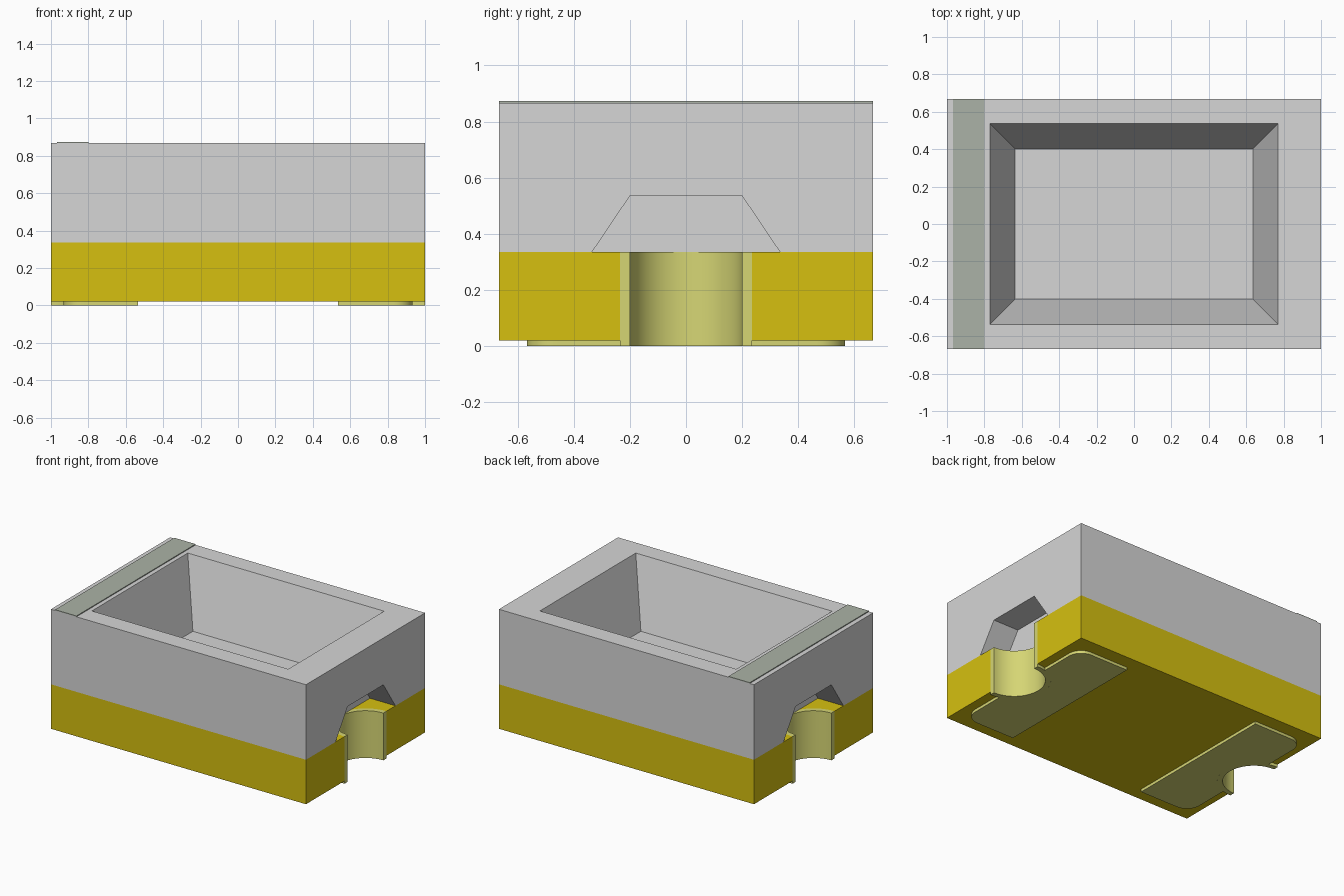
import bpy, bmesh
from math import sin, cos, pi, acos
from mathutils import Matrix

cube = bpy.data.objects.get("Cube")
if cube:
    bpy.data.objects.remove(cube, do_unlink=True)

W, D = 1.0, 0.667            # half length and half depth
PAD, BASE, TOP = 0.02, 0.335, 0.867
R_OUT, R_IN = 0.235, 0.2     # plated half-hole radii


def material(name, rgb):
    m = bpy.data.materials.new(name)
    m.use_nodes = True
    m.diffuse_color = (*rgb, 1)
    m.node_tree.nodes["Principled BSDF"].inputs["Base Color"].default_value = (*rgb, 1)
    return m


GREY = material("housing grey", (0.67, 0.67, 0.67))
YELLOW = material("board yellow", (0.67, 0.53, 0.005))
GOLD = material("pale gold", (0.67, 0.67, 0.175))
GREEN = material("grey green", (0.41, 0.45, 0.385))


def finish(name, bm, mat, smooth=False):
    bmesh.ops.recalc_face_normals(bm, faces=bm.faces)
    mesh = bpy.data.meshes.new(name)
    bm.to_mesh(mesh)
    bm.free()
    mesh.materials.append(mat)
    obj = bpy.data.objects.new(name, mesh)
    bpy.context.collection.objects.link(obj)
    if smooth:
        bpy.ops.object.select_all(action='DESELECT')
        obj.select_set(True)
        bpy.context.view_layer.objects.active = obj
        bpy.ops.object.shade_smooth_by_angle(angle=pi / 6)
    return obj


def loft(name, lower, upper, mat, smooth=False):
    """Solid between two matching closed loops of 3D points."""
    bm = bmesh.new()
    a = [bm.verts.new(p) for p in lower]
    b = [bm.verts.new(p) for p in upper]
    bm.faces.new(a)
    bm.faces.new(b)
    for i in range(len(a)):
        j = (i + 1) % len(a)
        bm.faces.new((a[i], a[j], b[j], b[i]))
    return finish(name, bm, mat, smooth)


def slab(name, outline, z0, z1, mat, smooth=False):
    return loft(name, [(x, y, z0) for x, y in outline],
                [(x, y, z1) for x, y in outline], mat, smooth)


def arc(cx, cy, r, a0, a1, n):
    return [(cx + r * cos(a0 + (a1 - a0) * i / n),
             cy + r * sin(a0 + (a1 - a0) * i / n)) for i in range(n + 1)]


def rect(hx, hy):
    return [(-hx, -hy), (hx, -hy), (hx, hy), (-hx, hy)]


def cut(target, cutter):
    mod = target.modifiers.new("cut", 'BOOLEAN')
    mod.operation = 'DIFFERENCE'
    mod.solver = 'EXACT'
    mod.object = cutter
    bpy.context.view_layer.objects.active = target
    bpy.ops.object.modifier_apply(modifier=mod.name)
    bpy.data.objects.remove(cutter, do_unlink=True)


# Board with a half-round bite in each end
right_bite = arc(W, 0, R_OUT, 1.5 * pi, 0.5 * pi, 32)
left_bite = [(-x, -y) for x, y in right_bite]
board = [(W, -D)] + right_bite + [(W, D), (-W, D)] + left_bite + [(-W, -D)]
slab("base_board", board, PAD, BASE, YELLOW, True)

# Half-hole plating and solder pads at both ends
for side, s in (("left", 1), ("right", -1)):
    ring = arc(W, 0, R_OUT, 1.5 * pi, 0.5 * pi, 32) + arc(W, 0, R_IN, 0.5 * pi, 1.5 * pi, 32)
    slab(side + "_plating", [(s * x, y) for x, y in ring], 0, BASE, GOLD, True)

    inner, outer, half, r = 0.535, 0.933, 0.567, 0.1
    a = acos((outer - W) / R_OUT)
    pad = ([(inner, -half)]
           + arc(outer - r, -half + r, r, -pi / 2, 0, 10)
           + arc(W, 0, R_OUT, 2 * pi - a, a, 28)
           + arc(outer - r, half - r, r, 0, pi / 2, 10)
           + [(inner, half)])
    slab(side + "_pad", [(s * x, y) for x, y in pad], 0, PAD, GOLD, True)

# Housing with a tapered well and a trapezoid recess at each end
housing = slab("housing", rect(W, D), BASE, TOP, GREY)
floor_z, over = 0.4, 0.1
slope = (0.77 - 0.635) / (TOP - floor_z)
grow = over * slope
well = loft("well_cutter",
            [(x, y, floor_z) for x, y in rect(0.635, 0.402)],
            [(x, y, TOP + over) for x, y in rect(0.77 + grow, 0.537 + grow)], GREY)
cut(housing, well)
for s in (1, -1):
    d = 0.1 * (0.335 - 0.2) / 0.2
    shape = [(-0.335 - d, BASE - 0.1), (0.335 + d, BASE - 0.1), (0.2, 0.535), (-0.2, 0.535)]
    recess = loft("recess_cutter", [(s * 0.8, y, z) for y, z in shape],
                  [(s * 1.1, y, z) for y, z in shape], GREY)
    cut(housing, recess)

# Polarity stripe on the top rim
slab("marker_stripe", [(-0.967, -D), (-0.8, -D), (-0.8, D), (-0.967, D)], TOP, TOP + 0.006, GREEN)
